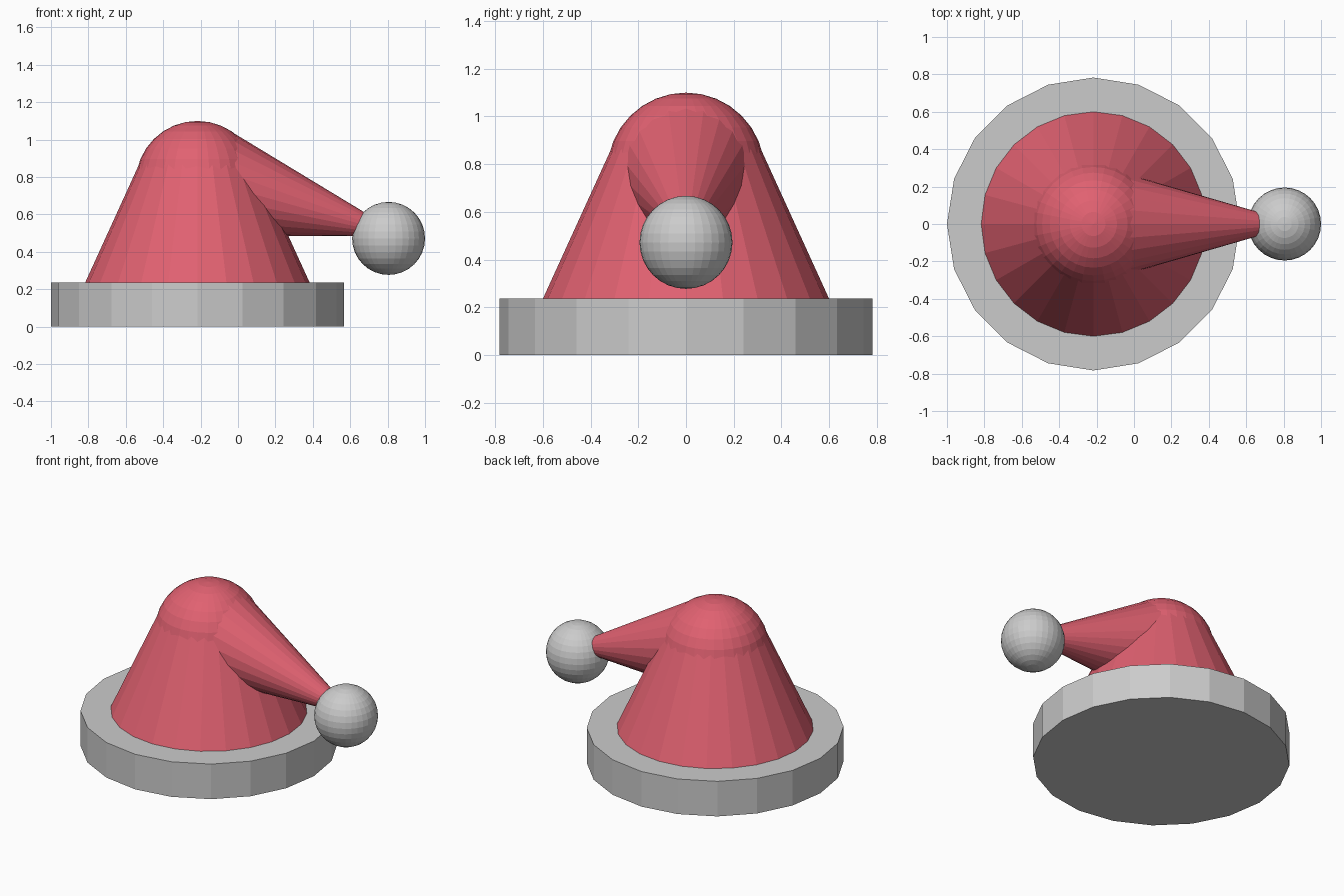
import bpy
import math

if "Cube" in bpy.data.objects:
    bpy.data.objects.remove(bpy.data.objects["Cube"])

CX = -0.217  # axis of the hat body

red = bpy.data.materials.new("red_felt")
red.diffuse_color = (0.75, 0.12, 0.165, 1.0)
red.use_nodes = True
red.node_tree.nodes["Principled BSDF"].inputs["Base Color"].default_value = red.diffuse_color


def finish(name, mat=None):
    obj = bpy.context.object
    obj.name = name
    if mat:
        obj.data.materials.append(mat)
    return obj


def cone(name, sides, r1, r2, depth, loc, tilt=0.0, mat=None):
    bpy.ops.mesh.primitive_cone_add(vertices=sides, radius1=r1, radius2=r2,
                                    depth=depth, location=loc,
                                    rotation=(0, tilt, 0))
    return finish(name, mat)


def ball(name, radius, loc, mat=None):
    bpy.ops.mesh.primitive_uv_sphere_add(segments=32, ring_count=16,
                                         radius=radius, location=loc)
    return finish(name, mat)


# Wide flat trim
cone("brim", 20, 0.783, 0.783, 0.236, (CX, 0, 0.118))

# Tapered body with a rounded crown
z0, z1 = 0.236, 0.87
cone("body", 24, 0.6, 0.311, z1 - z0, (CX, 0, (z0 + z1) / 2), mat=red)
ball("crown", 0.33, (CX, 0, 0.77), red)

# Drooping tail, from inside the crown to inside the pompom
droop = math.radians(15.6)
apex_x, apex_z, length = 0.885, 0.485, 1.08
cone("tail", 24, length * math.tan(droop), 0.0, length,
     (apex_x - math.cos(droop) * length / 2, 0,
      apex_z + math.sin(droop) * length / 2),
     tilt=math.pi / 2 + droop, mat=red)

# Pompom at the end of the tail
ball("pompom", 0.195, (0.805, 0, 0.472))
